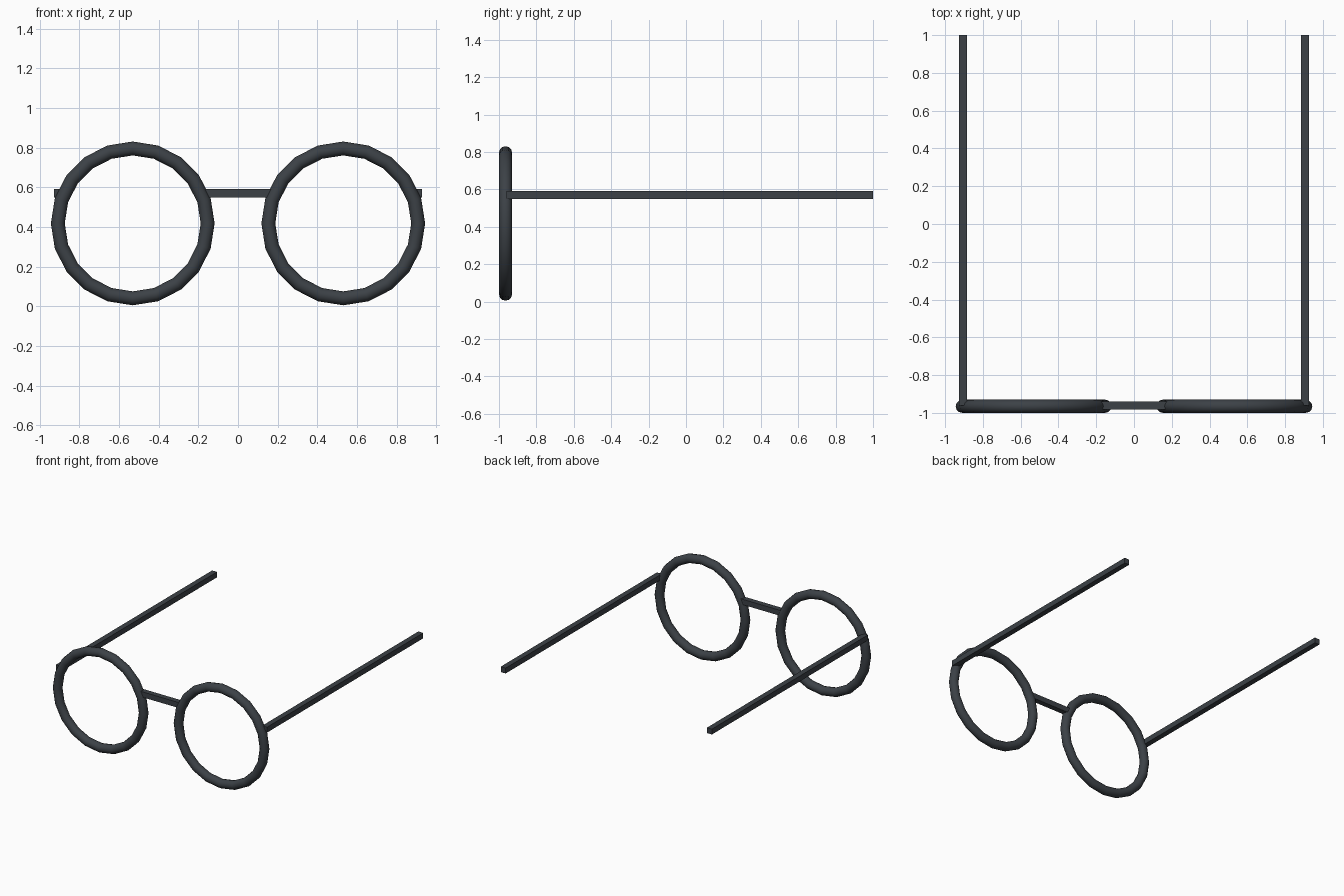
import bpy
import math

if "Cube" in bpy.data.objects:
    bpy.data.objects.remove(bpy.data.objects["Cube"])

frame_mat = bpy.data.materials.new("dark slate")
frame_mat.diffuse_color = (0.045, 0.053, 0.062, 1)
frame_mat.use_nodes = True
frame_mat.node_tree.nodes["Principled BSDF"].inputs["Base Color"].default_value = frame_mat.diffuse_color

BAR = 0.043      # square section of bridge and arms
BAR_Z = 0.57
RIM_Y = -0.965


def box(name, loc, size):
    bpy.ops.mesh.primitive_cube_add(size=1, location=loc)
    ob = bpy.context.object
    ob.name = name
    ob.scale = size
    bpy.ops.object.transform_apply(location=False, rotation=False, scale=True)
    ob.data.materials.append(frame_mat)


def rim(name, x):
    bpy.ops.mesh.primitive_torus_add(
        major_segments=20, minor_segments=12, major_radius=0.378,
        minor_radius=0.035, location=(x, RIM_Y, 0.418),
        rotation=(math.pi / 2, 0, 0))
    ob = bpy.context.object
    ob.name = name
    ob.data.materials.append(frame_mat)
    bpy.ops.object.shade_smooth_by_angle(angle=math.radians(45))


# Round rims and straight side arms, mirrored left and right
for side, s in (("left", -1), ("right", 1)):
    rim(side + "_rim", s * 0.531)
    box(side + "_arm", (s * 0.906, 0.02, BAR_Z), (BAR, 1.96, BAR))

# Nose bridge between the rims
box("nose_bridge", (0, -0.96, BAR_Z), (0.36, BAR, BAR))
